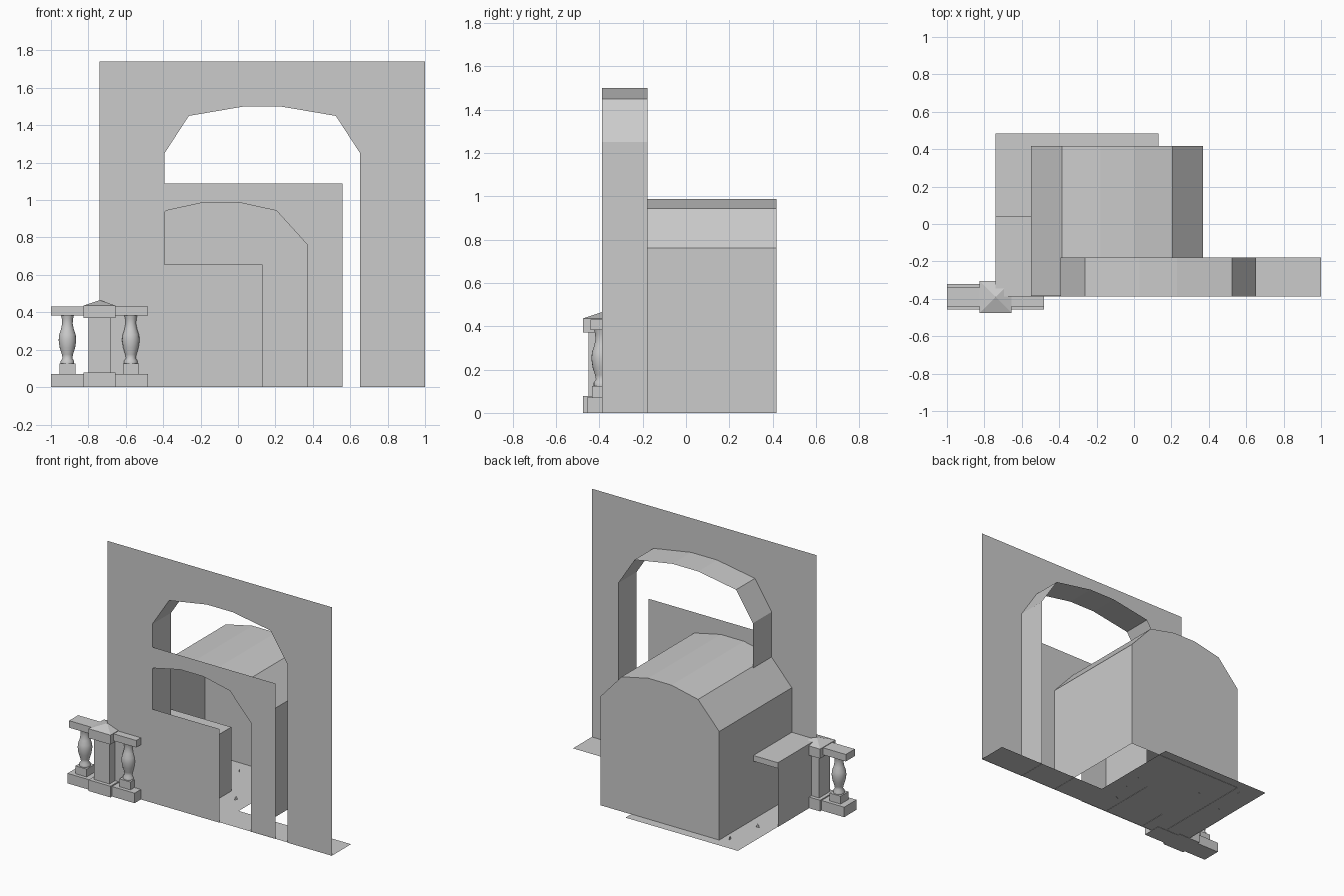
import bpy, bmesh, math, random

if "Cube" in bpy.data.objects:
    bpy.data.objects.remove(bpy.data.objects["Cube"])

FRONT = -0.387


def make(name, verts, faces):
    mesh = bpy.data.meshes.new(name)
    mesh.from_pydata(verts, [], faces)
    mesh.update()
    ob = bpy.data.objects.new(name, mesh)
    bpy.context.collection.objects.link(ob)
    return ob


def sheet(name, pts, y):
    """Flat upright polygon facing the front."""
    return make(name, [(x, y, z) for x, z in pts], [range(len(pts))])


def reveal(name, pts, y0, y1):
    """Open strip that sweeps an arch profile back in y."""
    n = len(pts)
    verts = [(x, y0, z) for x, z in pts] + [(x, y1, z) for x, z in pts]
    return make(name, verts, [(i, i + 1, n + i + 1, n + i) for i in range(n - 1)])


def box(name, x0, x1, y0, y1, z0, z1):
    verts = [(x, y, z) for z in (z0, z1) for x, y in ((x0, y0), (x1, y0), (x1, y1), (x0, y1))]
    return make(name, verts, [(3, 2, 1, 0), (4, 5, 6, 7), (0, 1, 5, 4),
                              (1, 2, 6, 5), (2, 3, 7, 6), (3, 0, 4, 7)])


def arch(cx, steps):
    """Mirrored arch outline from left foot to right foot."""
    left = [(cx - w, z) for w, z in steps]
    return left + [(2 * cx - x, z) for x, z in reversed(left)]


def frame(x0, x1, top, hole):
    """Wall outline around an opening that reaches the ground."""
    return [(x0, 0), (x0, top), (x1, top), (x1, 0)] + hole[::-1]


# Tall facade with wide arch
big = arch(0.13, [(0.523, 0), (0.523, 1.25), (0.393, 1.45), (0.1, 1.5)])
sheet("facade_wall", frame(-0.74, 1.0, 1.74, big), FRONT)
reveal("facade_arch_reveal", big, FRONT, -0.178)

# Middle wall with vaulted alcove behind it
mid = arch(-0.09, [(0.46, 0), (0.46, 0.762), (0.296, 0.943), (0.09, 0.988)])
sheet("alcove_wall", frame(-0.74, 0.56, 1.088, mid), FRONT + 0.002)
reveal("alcove_vault", mid, FRONT + 0.002, 0.418)
sheet("alcove_back", mid, 0.418)

# Low front panel and the counter behind it, open at the back
sheet("counter_front", [(-0.74, 0), (0.13, 0), (0.13, 0.656), (-0.74, 0.656)], FRONT - 0.002)
for side, x in (("left", -0.74), ("right", -0.08)):
    make("counter_side_" + side,
         [(x, FRONT, 0), (x, 0.04, 0), (x, 0.04, 0.41), (x, FRONT, 0.41)], [(0, 1, 2, 3)])
box("counter_top", -0.74, -0.08, FRONT, 0.04, 0.41, 0.45)

# Ground sheets: square patch and threshold strip
make("floor", [(-0.74, FRONT, 0.002), (1, FRONT, 0.002), (1, -0.178, 0.002), (0.13, -0.178, 0.002),
               (0.13, 0.483, 0.002), (-0.74, 0.483, 0.002)], [range(6)])

# Tiny tufts on the floor
random.seed(3)
for i, (x, y) in enumerate([(-0.6, 0.37), (-0.64, 0.12), (-0.2, 0.3), (0.05, 0.1),
                            (0.02, -0.05), (-0.02, -0.2), (-0.4, 0.2)]):
    a = random.uniform(0, 6.28)
    dx, dy = 0.012 * math.cos(a), 0.012 * math.sin(a)
    make("floor_tuft_%d" % i, [(x - dx, y - dy, 0), (x + dx, y + dy, 0), (x, y, 0.03)], [(0, 1, 2)])

# Balustrade post with pyramid cap
YC, PX = -0.39, -0.74
box("post_base", PX - 0.085, PX + 0.085, YC - 0.085, YC + 0.085, 0, 0.078)
box("post_shaft", PX - 0.06, PX + 0.06, YC - 0.06, YC + 0.06, 0.078, 0.37)
box("post_cap", PX - 0.085, PX + 0.085, YC - 0.085, YC + 0.085, 0.37, 0.436)
r = 0.085
make("post_pyramid", [(PX - r, YC - r, 0.436), (PX + r, YC - r, 0.436), (PX + r, YC + r, 0.436),
                      (PX - r, YC + r, 0.436), (PX, YC, 0.465)],
     [(0, 1, 4), (1, 2, 4), (2, 3, 4), (3, 0, 4)])


def baluster(name, cx):
    prof = [(0.036, 0.125), (0.036, 0.14), (0.026, 0.155), (0.03, 0.175), (0.041, 0.21), (0.047, 0.25),
            (0.044, 0.28), (0.034, 0.31), (0.028, 0.34), (0.03, 0.365), (0.035, 0.385)]
    n = 20
    verts = [(cx + q * math.cos(2 * math.pi * k / n), YC + q * math.sin(2 * math.pi * k / n), z)
             for q, z in prof for k in range(n)]
    faces = [(j * n + k, j * n + (k + 1) % n, (j + 1) * n + (k + 1) % n, (j + 1) * n + k)
             for j in range(len(prof) - 1) for k in range(n)]
    ob = make(name, verts, faces)
    for p in ob.data.polygons:
        p.use_smooth = True


# Rails, kerbs and balusters on both sides of the post
for side, x0, x1, cx in (("left", -1.0, PX - 0.085, -0.912), ("right", PX + 0.085, -0.48, -0.573)):
    box("kerb_" + side, x0, x1, YC - 0.068, YC + 0.068, 0, 0.07)
    box("handrail_" + side, x0, x1, YC - 0.05, YC + 0.05, 0.383, 0.432)
    box("baluster_plinth_" + side, cx - 0.043, cx + 0.043, YC - 0.043, YC + 0.043, 0.07, 0.125)
    baluster("baluster_" + side, cx)
